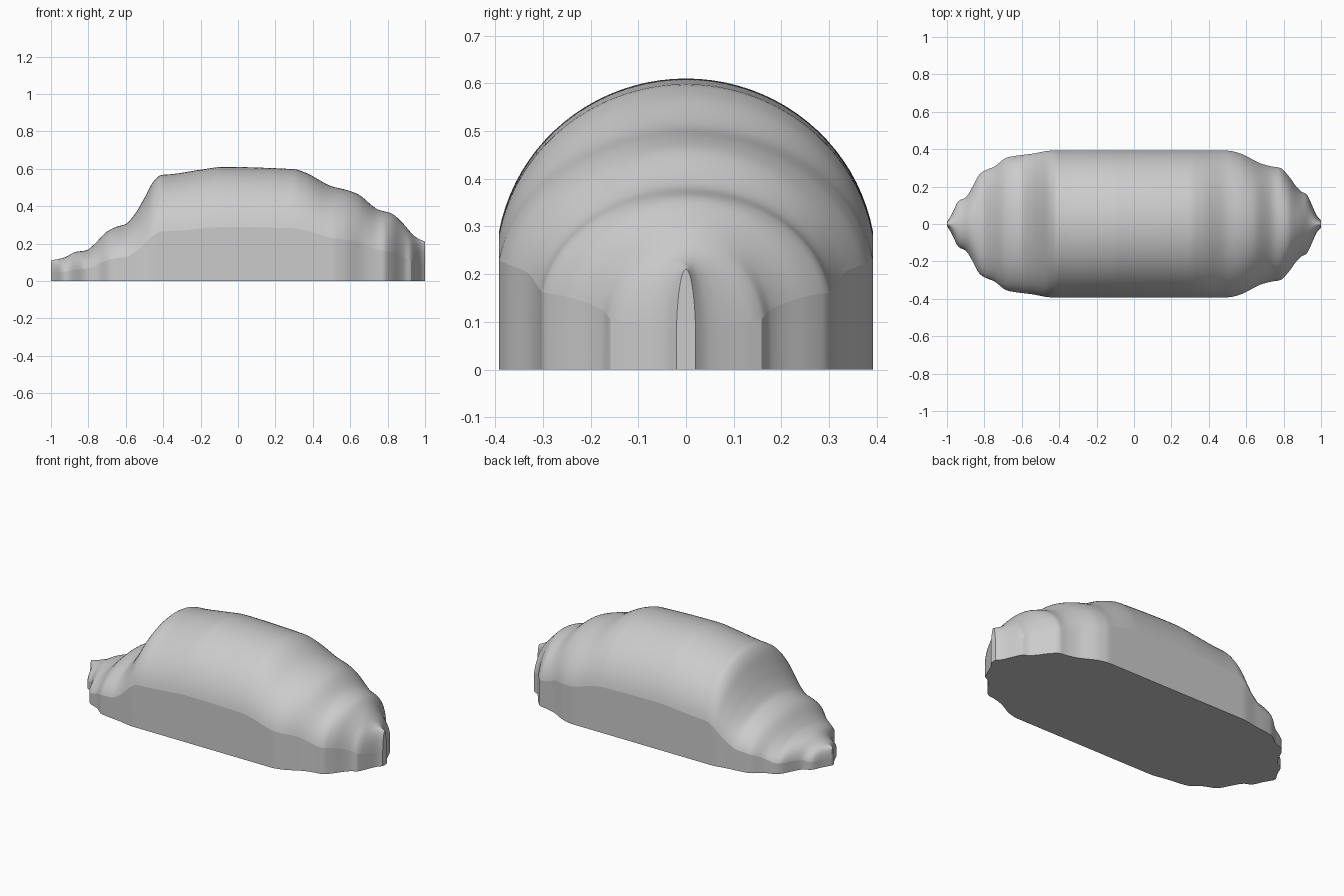
import bpy, bmesh, math

cube = bpy.data.objects.get("Cube")
if cube:
    bpy.data.objects.remove(cube, do_unlink=True)

# Ridge height and half width along the length
HEIGHT = [(-1, .11), (-.93, .125), (-.87, .155), (-.81, .165), (-.77, .195),
          (-.7, .265), (-.65, .29), (-.6, .305), (-.55, .36), (-.5, .445),
          (-.45, .535), (-.41, .567), (-.35, .572), (-.2, .595), (-.08, .61),
          (.3, .598), (.36, .58), (.5, .507), (.58, .487), (.64, .465),
          (.75, .382), (.82, .362), (.88, .31), (.95, .235), (1, .21)]
WIDTH = [(-1, .01), (-.97, .06), (-.94, .122), (-.9, .142), (-.86, .205),
         (-.83, .262), (-.8, .285), (-.75, .305), (-.68, .355), (-.63, .365),
         (-.55, .375), (-.44, .392), (.5, .392), (.56, .38), (.68, .323),
         (.74, .307), (.78, .301), (.82, .265), (.87, .198), (.9, .17),
         (.92, .163), (.95, .105), (.98, .04), (1, .02)]


def sample(points, x):
    """Smooth monotone interpolation through the points."""
    slopes = [(b[1] - a[1]) / (b[0] - a[0]) for a, b in zip(points, points[1:])]

    def tangent(i):
        if i == 0 or i == len(points) - 1:
            return slopes[min(i, len(slopes) - 1)]
        a, b = slopes[i - 1], slopes[i]
        return 2 * a * b / (a + b) if a * b > 0 else 0

    i = 0
    while i < len(points) - 2 and x > points[i + 1][0]:
        i += 1
    (x0, y0), (x1, y1) = points[i], points[i + 1]
    h = x1 - x0
    t = (x - x0) / h
    return (y0 * (1 + 2 * t) * (1 - t) ** 2 + h * tangent(i) * t * (1 - t) ** 2
            + y1 * t * t * (3 - 2 * t) + h * tangent(i + 1) * t * t * (t - 1))


# Arch cross-section, normalised to half width 1 and rise 1
ARC_STEPS = 40
HALF = math.radians(79.6)
ARCH = []
for k in range(ARC_STEPS + 1):
    a = HALF * (2 * k / ARC_STEPS - 1)
    ARCH.append((math.sin(a) / math.sin(HALF),
                 (math.cos(a) - math.cos(HALF)) / (1 - math.cos(HALF))))


def section(x):
    """Upright wall on each side, with an arch between the wall tops."""
    w, h = sample(WIDTH, x), sample(HEIGHT, x)
    wall = h * (.37 + .17 * h)
    arch = [(x, w * y, wall + (h - wall) * z) for y, z in ARCH]
    return [(x, -w, 0)] + arch + [(x, w, 0)]


# Loft the shell through the sections
STATIONS = 160
bm = bmesh.new()
rings = [[bm.verts.new(p) for p in section(-1 + 2 * i / STATIONS)]
         for i in range(STATIONS + 1)]
for r0, r1 in zip(rings, rings[1:]):
    for j in range(len(r0) - 1):
        bm.faces.new((r0[j], r1[j], r1[j + 1], r0[j + 1]))

# End caps and flat underside
bm.faces.new(rings[0])
bm.faces.new(rings[-1])
bm.faces.new([r[0] for r in rings] + [r[-1] for r in reversed(rings)])
bmesh.ops.recalc_face_normals(bm, faces=bm.faces)
mesh = bpy.data.meshes.new("body_shell")
bm.to_mesh(mesh)
bm.free()

body = bpy.data.objects.new("body_shell", mesh)
bpy.context.collection.objects.link(body)
bpy.context.view_layer.objects.active = body
body.select_set(True)
bpy.ops.object.shade_smooth_by_angle(angle=math.radians(30))

# Keep the crease between walls and arch crisp
ring_size = ARC_STEPS + 3
for e in mesh.edges:
    a, b = (v % ring_size for v in e.vertices)
    if a == b and a in (1, ring_size - 2):
        e.use_edge_sharp = True

grey = bpy.data.materials.new("light grey")
grey.use_nodes = True
colour = (.6, .6, .6, 1)
grey.diffuse_color = colour
grey.node_tree.nodes["Principled BSDF"].inputs["Base Color"].default_value = colour
mesh.materials.append(grey)
